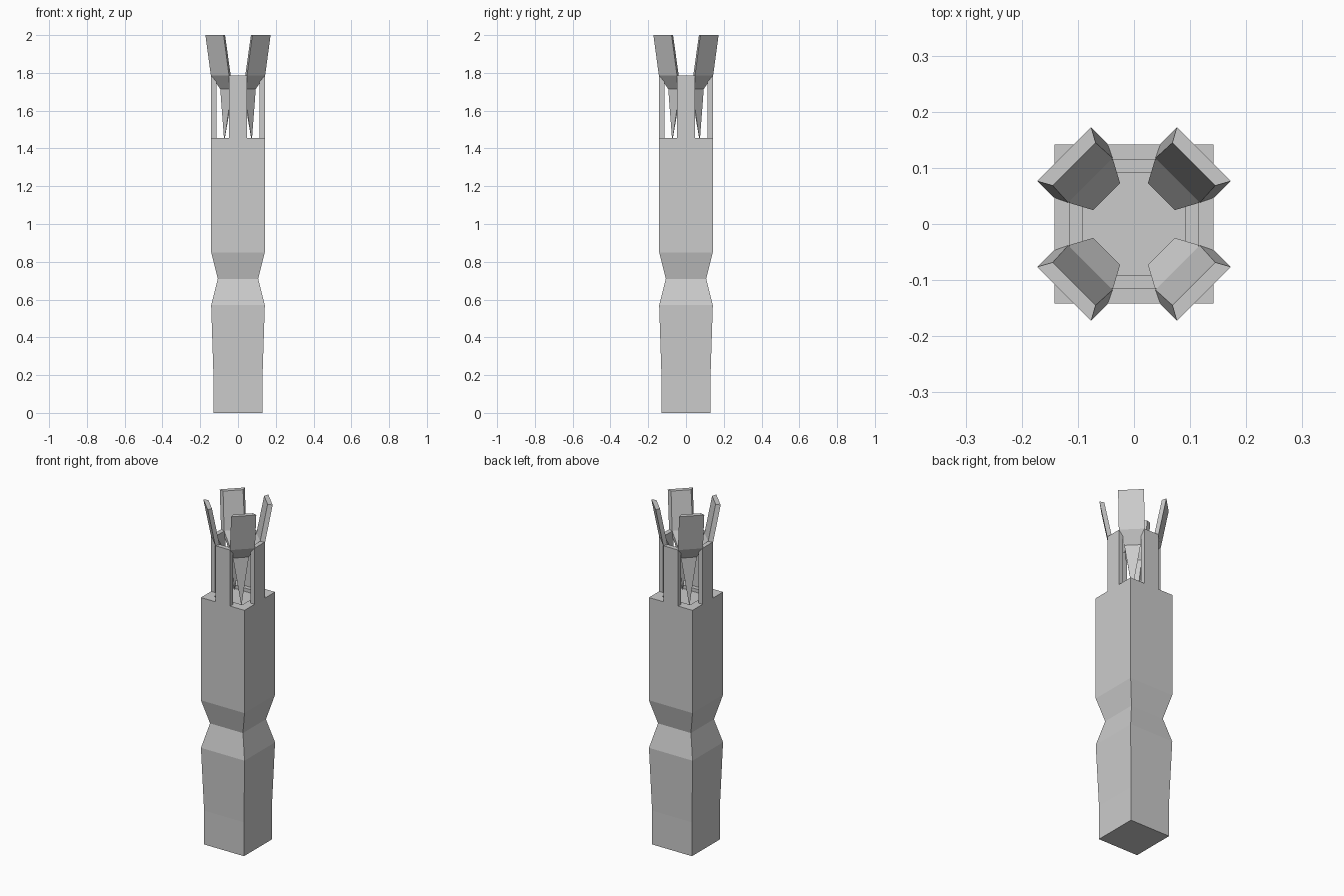
import bpy, bmesh
from math import radians, cos, sin, pi

if "Cube" in bpy.data.objects:
    bpy.data.objects.remove(bpy.data.objects["Cube"])


def make_object(name, verts, faces, turn=0.0):
    mesh = bpy.data.meshes.new(name)
    mesh.from_pydata(verts, [], faces)
    bm = bmesh.new()
    bm.from_mesh(mesh)
    bmesh.ops.recalc_face_normals(bm, faces=bm.faces)
    bm.to_mesh(mesh)
    bm.free()
    obj = bpy.data.objects.new(name, mesh)
    obj.rotation_euler.z = turn
    bpy.context.collection.objects.link(obj)
    return obj


def loft(name, rings, turn=0.0, tip=None):
    """Join four-sided rings from bottom to top, with an optional pointed start."""
    verts = [p for ring in rings for p in ring]
    faces = []
    for r in range(len(rings) - 1):
        for i in range(4):
            a, b = r * 4 + i, r * 4 + (i + 1) % 4
            faces.append((a, b, b + 4, a + 4))
    n = len(verts)
    faces.append((n - 4, n - 3, n - 2, n - 1))
    if tip:
        verts.append(tip)
        faces += [(n, (i + 1) % 4, i) for i in range(4)]
    else:
        faces.append((3, 2, 1, 0))
    return make_object(name, verts, faces, turn)


# Square handle with a pinched waist and a shallow recess in its top
profile = [(0, .13), (.2, .13), (.57, .142), (.71, .107), (.85, .142),
           (1.455, .142), (1.455, .091), (1.435, .091)]
loft("handle", [[(-h, -h, z), (h, -h, z), (h, h, z), (-h, h, z)]
                for z, h in profile])

# Upright guard plates, one flush with each side
for k in range(4):
    loft(f"guard_plate_{k + 1}",
         [[(.115, -.048, z), (.142, -.048, z), (.142, .048, z), (.115, .048, z)]
          for z in (1.45, 1.785)], k * pi / 2)

# Diagonal prongs: spiked foot, flared shoulder, outward-leaning blade
# (height, outer distance, outer half width, inner distance, inner half width)
prong = [(1.715, .090, .043, .069, .034),
         (1.785, .135, .068, .110, .056),
         (2.0, .176, .068, .151, .054)]
for k in range(4):
    loft(f"prong_{k + 1}",
         [[(do, -wo, z), (do, wo, z), (di, wi, z), (di, -wi, z)]
          for z, do, wo, di, wi in prong],
         pi / 4 + k * pi / 2, tip=(.103, 0, 1.435))
